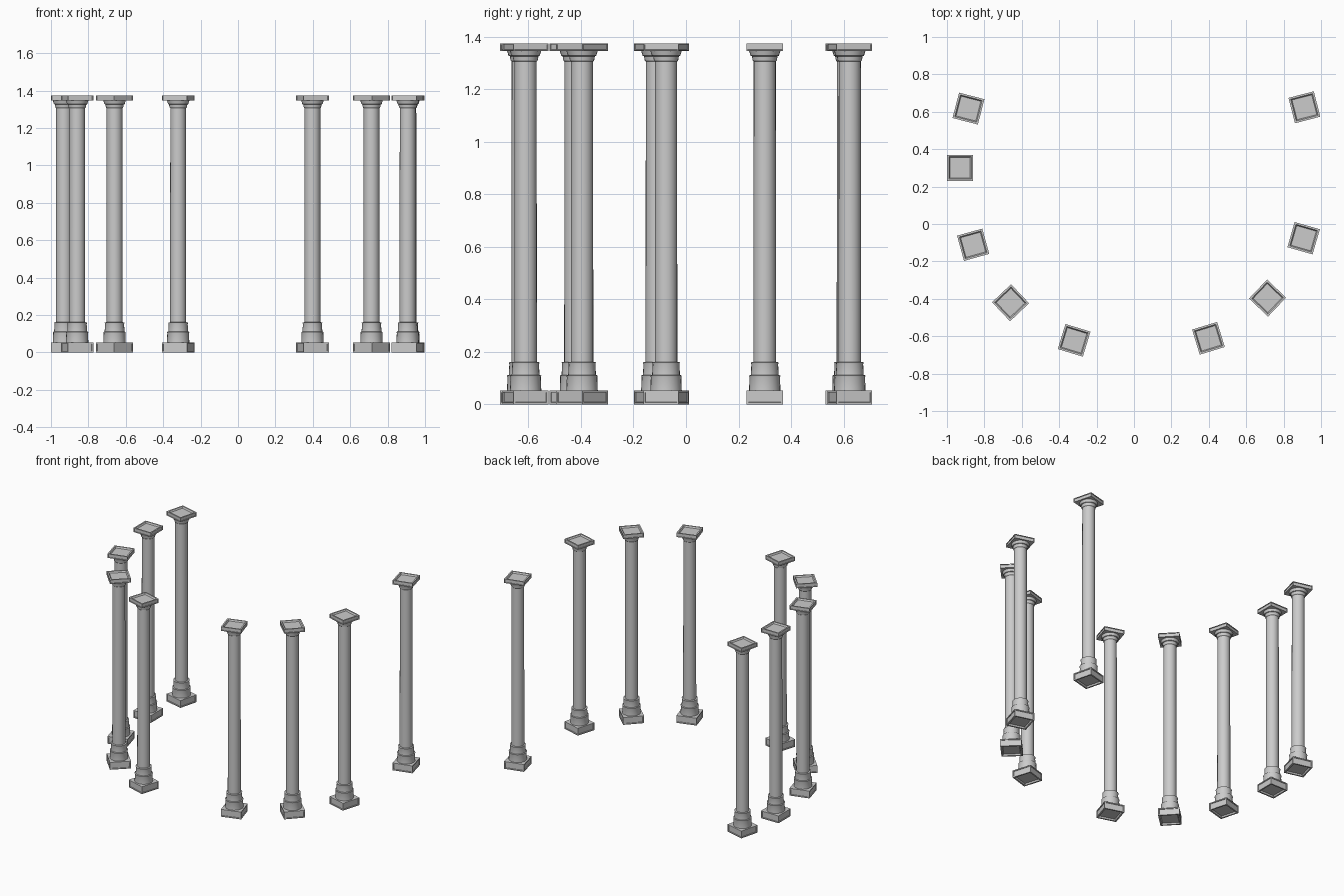
import bpy, bmesh, math
from mathutils import Matrix

if "Cube" in bpy.data.objects:
    bpy.data.objects.remove(bpy.data.objects["Cube"])

SIDES = 24
# lathe profile (radius, height): stepped base, shaft, flared capital
PROFILE = [(0.060, 0.050), (0.058, 0.103), (0.060, 0.110), (0.053, 0.112),
           (0.051, 0.152), (0.053, 0.160), (0.043, 0.162), (0.042, 1.306),
           (0.046, 1.310), (0.049, 1.326), (0.054, 1.328), (0.060, 1.347)]


def add_lathe(bm):
    rings = []
    for r, z in PROFILE:
        rings.append([bm.verts.new((r * math.cos(2 * math.pi * i / SIDES),
                                    r * math.sin(2 * math.pi * i / SIDES), z))
                      for i in range(SIDES)])
    for a, b in zip(rings, rings[1:]):
        for i in range(SIDES):
            j = (i + 1) % SIDES
            bm.faces.new((a[i], a[j], b[j], b[i]))


def add_slab(bm, z0, z1, sunk_dir):
    """Square slab with panelled sides and a sunken outer face."""
    m = Matrix.Translation((0, 0, (z0 + z1) / 2)) @ Matrix.Diagonal((0.14, 0.14, z1 - z0, 1))
    verts = bmesh.ops.create_cube(bm, size=1, matrix=m)["verts"]
    faces = {f for v in verts for f in v.link_faces}
    for f in faces:
        f.normal_update()
    sides = [f for f in faces if abs(f.normal.z) < 0.5]
    outer = [f for f in faces if f.normal.z * sunk_dir > 0.5]
    h = z1 - z0
    bmesh.ops.inset_individual(bm, faces=sides, thickness=h * 0.2, depth=0)
    bmesh.ops.inset_individual(bm, faces=sides, thickness=0.001, depth=-0.004)
    bmesh.ops.inset_individual(bm, faces=outer, thickness=0.014, depth=0)
    bmesh.ops.inset_individual(bm, faces=outer, thickness=0.008, depth=-0.010)


# shared column mesh
bm = bmesh.new()
add_lathe(bm)
add_slab(bm, 0.0, 0.053, -1)
add_slab(bm, 1.346, 1.375, 1)
mesh = bpy.data.meshes.new("column")
bm.to_mesh(mesh)
bm.free()

# horseshoe of columns: x, y, turn in degrees
PLACES = [(-0.885, 0.617, -14.5), (-0.93, 0.30, 0), (-0.86, -0.111, 15.5),
          (-0.66, -0.421, 43.5), (-0.32, -0.622, -17), (0.398, -0.611, 17),
          (0.714, -0.396, -43.5), (0.907, -0.076, -16), (0.911, 0.624, 14.5)]
for n, (x, y, deg) in enumerate(PLACES, 1):
    ob = bpy.data.objects.new(f"column_{n}", mesh)
    ob.location = (x, y, 0)
    ob.rotation_euler.z = math.radians(deg)
    bpy.context.collection.objects.link(ob)
    ob.select_set(True)
    bpy.context.view_layer.objects.active = ob
bpy.ops.object.shade_smooth_by_angle(angle=math.radians(30))
